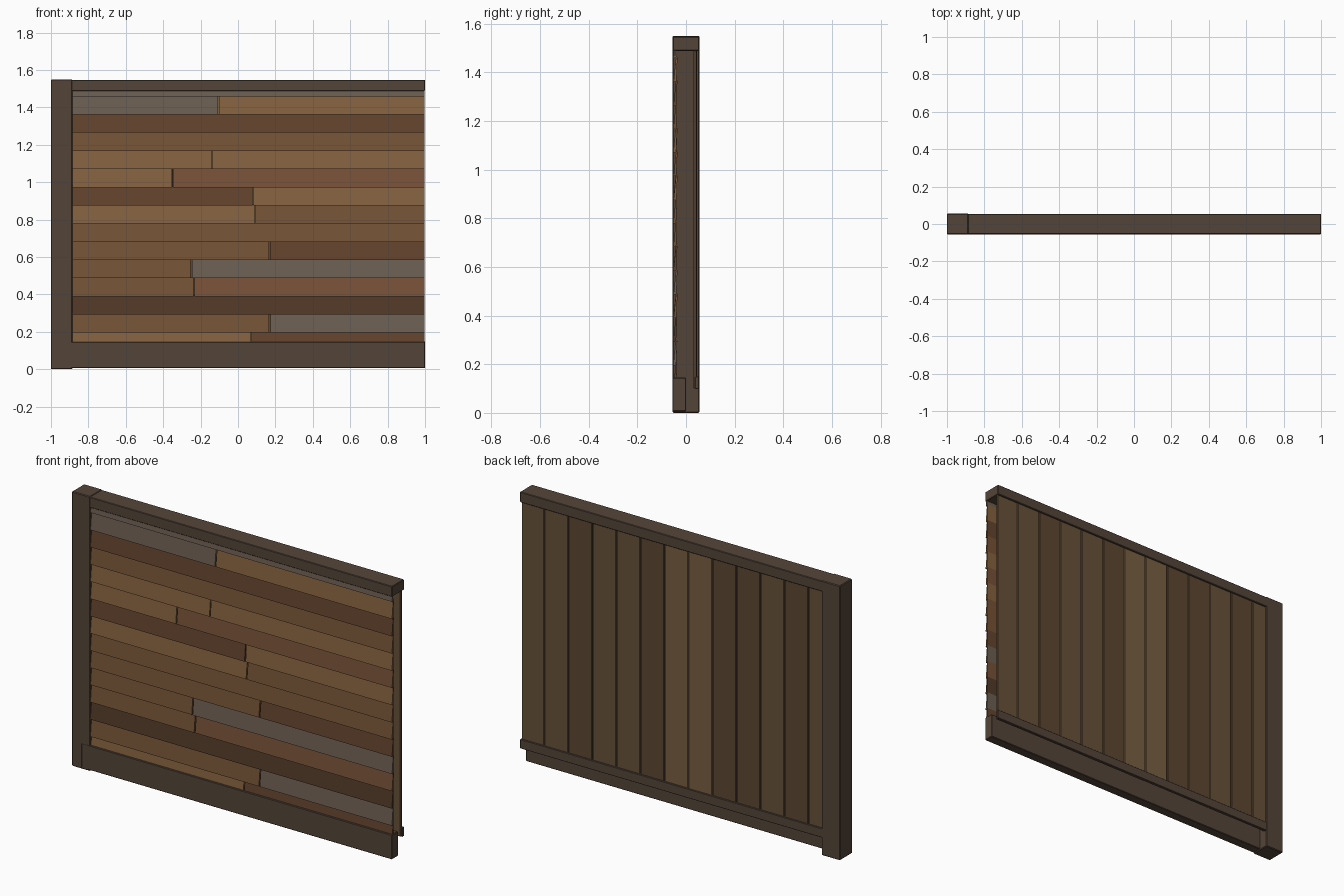
import bpy, bmesh, random

if "Cube" in bpy.data.objects:
    bpy.data.objects.remove(bpy.data.objects["Cube"])

random.seed(4)


def material(name, rgb):
    lin = [((c / 255 + 0.055) / 1.055) ** 2.4 for c in rgb]
    m = bpy.data.materials.new(name)
    m.diffuse_color = (*lin, 1)
    m.use_nodes = True
    m.node_tree.nodes["Principled BSDF"].inputs["Base Color"].default_value = m.diffuse_color
    return m


MATS = {
    "frame": material("dark frame wood", (84, 69, 57)),
    "light": material("light wood", (133, 97, 63)),
    "mid": material("medium wood", (117, 83, 54)),
    "red": material("reddish wood", (119, 82, 56)),
    "dark": material("dark wood", (99, 68, 45)),
    "deep": material("deep wood", (82, 57, 39)),
    "grey": material("weathered wood", (108, 94, 81)),
    "back_light": material("light back wood", (120, 95, 65)),
    "back_mid": material("medium back wood", (104, 81, 58)),
    "back_dark": material("dark back wood", (92, 70, 50)),
}


def prism(name, x0, x1, profile, mat, bevel=0.0):
    """Extrude a closed (y, z) profile along x."""
    bm = bmesh.new()
    a = [bm.verts.new((x0, y, z)) for y, z in profile]
    b = [bm.verts.new((x1, y, z)) for y, z in profile]
    n = len(profile)
    bm.faces.new(a)
    bm.faces.new(b[::-1])
    for i in range(n):
        bm.faces.new((a[i], b[i], b[(i + 1) % n], a[(i + 1) % n]))
    bmesh.ops.recalc_face_normals(bm, faces=bm.faces)
    me = bpy.data.meshes.new(name)
    bm.to_mesh(me)
    bm.free()
    me.materials.append(MATS[mat])
    ob = bpy.data.objects.new(name, me)
    bpy.context.collection.objects.link(ob)
    if bevel:
        mod = ob.modifiers.new("edge bevel", "BEVEL")
        mod.width = bevel
        mod.segments = 1
    return ob


def box(name, x, y, z, mat, bevel=0.0):
    prof = [(y[0], z[0]), (y[1], z[0]), (y[1], z[1]), (y[0], z[1])]
    return prism(name, x[0], x[1], prof, mat, bevel)


# Frame: corner post, top rail, front skirting board, back strip
box("corner_post", (-1, -0.885), (-0.055, 0.055), (0, 1.55), "frame", 0.004)
box("top_rail", (-0.895, 1), (-0.054, 0.054), (1.488, 1.547), "frame", 0.003)
box("front_skirting", (-0.94, 1), (-0.0555, 0.0), (0.006, 0.145), "frame", 0.003)
box("back_lower_strip", (-0.89, 1), (0.038, 0.053), (0.098, 0.15), "frame", 0.002)

# Front siding: rows of (butt joint x or None, left colour, right colour)
ROWS = [
    (0.07, "light", "dark"), (0.17, "mid", "grey"), (None, "deep", ""),
    (-0.235, "mid", "red"), (-0.25, "mid", "grey"), (0.17, "mid", "dark"),
    (None, "mid", ""), (0.09, "light", "mid"), (0.08, "dark", "light"),
    (-0.35, "light", "red"), (-0.14, "light", "light"), (None, "mid", ""),
    (None, "dark", ""), (-0.105, "grey", "light"), (None, "grey", ""),
]
STEP = 0.0972
for i, (joint, left, right) in enumerate(ROWS):
    z0 = 0.098 + i * STEP
    z1 = min(z0 + STEP + 0.004, 1.492)
    spans = [(-0.89, 0.998, left)] if joint is None else [
        (-0.89, joint - 0.003, left), (joint + 0.003, 0.998, right)]
    for j, (xa, xb, mat) in enumerate(spans):
        out = -0.052 + random.uniform(-0.001, 0.001)
        top = out + 0.010 * (z1 - z0) / STEP
        prism(f"front_siding_{i}_{j}", xa, xb,
              [(out, z0), (out + 0.012, z0), (top + 0.006, z1), (top, z1)], mat)

# Back boards: vertical planks from the open end towards the post
TONES = ["back_mid", "back_mid", "back_dark", "back_mid", "back_mid", "back_dark",
         "back_light", "back_light", "back_dark", "back_dark", "back_mid",
         "back_dark", "back_mid"]
for i, tone in enumerate(TONES):
    xb = min(0.995, 1.003 - i * 0.15)
    xa = max(1.003 - (i + 1) * 0.15 + 0.003, -0.89)
    off = random.uniform(-0.001, 0.001)
    box(f"back_board_{i}", (xa, xb), (0.031 + off, 0.045 + off),
        (0.1, 1.492), tone, 0.003)
